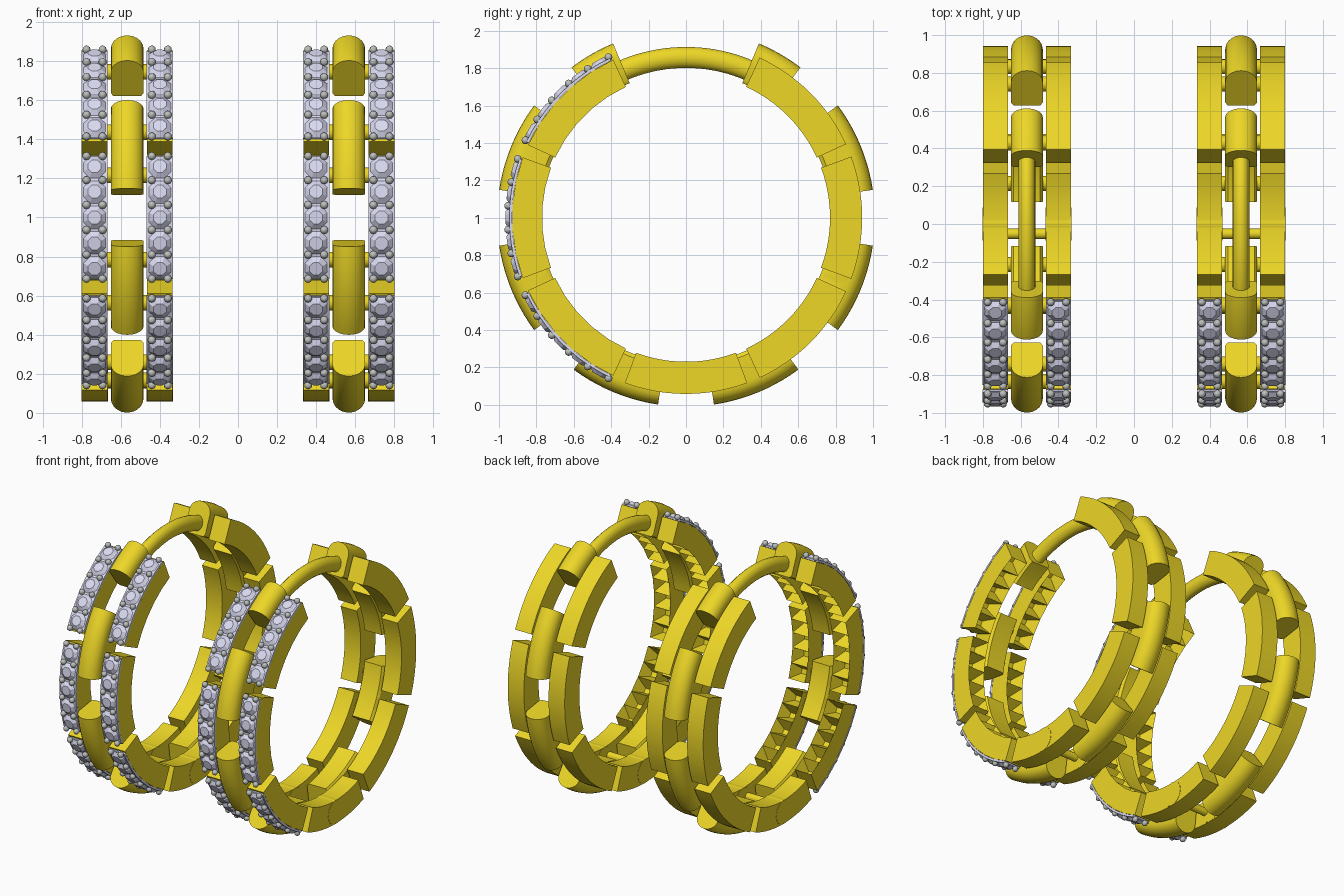
import bpy, bmesh
from math import sin, cos, pi, radians
from mathutils import Matrix, Vector

if "Cube" in bpy.data.objects:
    bpy.data.objects.remove(bpy.data.objects["Cube"])

CZ = 1.0          # height of the hoop centre
RAIL_X = 0.167    # rail offset from hoop centre plane


def material(name, col):
    m = bpy.data.materials.new(name)
    m.diffuse_color = (*col, 1)
    m.use_nodes = True
    m.node_tree.nodes["Principled BSDF"].inputs["Base Color"].default_value = m.diffuse_color
    return m


GOLD = material("gold", (0.85, 0.68, 0.02))
STONE = material("stone", (0.70, 0.70, 0.88))
BEAD = material("bead", (0.50, 0.52, 0.50))


def finish(bm, name, mat, angle=35):
    bmesh.ops.recalc_face_normals(bm, faces=bm.faces[:])
    me = bpy.data.meshes.new(name)
    bm.to_mesh(me)
    bm.free()
    me.materials.append(mat)
    ob = bpy.data.objects.new(name, me)
    bpy.context.collection.objects.link(ob)
    bpy.ops.object.select_all(action='DESELECT')
    ob.select_set(True)
    bpy.context.view_layer.objects.active = ob
    if angle:
        bpy.ops.object.shade_smooth_by_angle(angle=radians(angle))
    return ob


def frame(x, r, deg):
    """Placement on the hoop, with local z pointing outward."""
    a = radians(deg)
    c, s = cos(a), sin(a)
    return Matrix(((1, 0, 0, x), (0, s, c, r * c), (0, -c, s, CZ + r * s), (0, 0, 0, 1)))


def sweep(bm, profile, xc, a0, a1, n):
    """Sweep an (x, radius) profile around the hoop; returns side faces."""
    rings = []
    for i in range(n + 1):
        a = radians(a0 + (a1 - a0) * i / n)
        rings.append([bm.verts.new((xc + x, r * cos(a), CZ + r * sin(a))) for x, r in profile])
    k = len(profile)
    strips = []
    for p, q in zip(rings, rings[1:]):
        strips.append([bm.faces.new((p[j], p[(j + 1) % k], q[(j + 1) % k], q[j])) for j in range(k)])
    bm.faces.new(rings[0])
    bm.faces.new(rings[-1])
    return strips


def box_profile(w, r0, r1):
    return [(-w, r0), (w, r0), (w, r1), (-w, r1)]


def cross_pin(bm, xc, r, deg, radius, length, seg=16):
    m = frame(xc, r, deg) @ Matrix.Rotation(pi / 2, 4, 'Y')
    bmesh.ops.create_cone(bm, cap_ends=True, segments=seg, radius1=radius,
                          radius2=radius, depth=length, matrix=m)


# Domed link cross-section
LINK = [(-0.07, 0.78), (0.07, 0.78), (0.084, 0.80)] + \
       [(0.084 * cos(t * pi / 10), 0.935 + 0.075 * sin(t * pi / 10)) for t in range(11)] + \
       [(-0.084, 0.80)]


def rail(name, xc, mid, pave):
    bm = bmesh.new()
    a0, a1 = mid - 20.3, mid + 20.3
    strips = sweep(bm, box_profile(0.066, 0.77, 0.93 if pave else 0.942), xc, a0, a1, 5 if pave else 12)
    if pave:
        # open azure holes on the inside of the stone-set rails
        bmesh.ops.recalc_face_normals(bm, faces=bm.faces[:])
        inner = [s[0] for s in strips]
        bmesh.ops.inset_individual(bm, faces=inner, thickness=0.037, use_even_offset=True)
        out = [(f, Vector((0, f.calc_center_median().y, f.calc_center_median().z - CZ)).normalized())
               for f in inner]
        for f, d in out:
            bmesh.ops.translate(bm, verts=f.verts[:], vec=d * 0.09)
    finish(bm, name, GOLD, 25)


def pave_set(name, xc, mid):
    # stones: bed strip with five faceted crowns
    bm = bmesh.new()
    sweep(bm, box_profile(0.067, 0.93, 0.945), xc, mid - 19.5, mid + 19.5, 10)
    for i in range(5):
        m = frame(xc, 0.9515, mid + (i - 2) * 7.9) @ Matrix.Rotation(pi / 8, 4, 'Z')
        bmesh.ops.create_cone(bm, cap_ends=True, segments=8, radius1=0.069,
                              radius2=0.036, depth=0.027, matrix=m)
    finish(bm, name + "_stones", STONE, 0)
    # setting beads in pairs between the stones
    bm = bmesh.new()
    for i in range(6):
        for s in (-1, 1):
            m = frame(xc + s * 0.041, 0.953, mid + (i - 2.5) * 7.7)
            bmesh.ops.create_uvsphere(bm, u_segments=10, v_segments=6, radius=0.021, matrix=m)
    finish(bm, name + "_beads", BEAD, 60)


def hoop(side, xc):
    # pairs of rails
    for tag, s in (("left", -1), ("right", 1)):
        x = xc + s * RAIL_X
        for i, mid in enumerate((135, 180, 225, 315, 0, 45)):
            name = f"{side}_{tag}_rail_{i + 1}"
            rail(name, x, mid, i < 3)
            if i < 3:
                pave_set(name, x, mid)
        # hinged bottom rail
        rail(f"{side}_{tag}_bottom_rail", x, 270, False)
        bm = bmesh.new()
        cross_pin(bm, x, 0.855, 270, 0.088, 0.136, 24)
        finish(bm, f"{side}_{tag}_hinge_barrel", GOLD)
    # domed centre links, short ones at the opening
    spans = [(m, 14) for m in (157.5, 202.5, 247.5, 292.5, 337.5, 22.5)] + [(120, 7.3), (60, 7.3)]
    pins = bmesh.new()
    for i, (mid, h) in enumerate(spans):
        bm = bmesh.new()
        sweep(bm, LINK, xc, mid - h, mid + h, 10)
        finish(bm, f"{side}_link_{i + 1}", GOLD)
        for off in ((-8, 8) if h > 10 else (0,)):
            cross_pin(pins, xc, 0.86, mid + off, 0.04, 0.24)
    cross_pin(pins, xc, 0.85, 266.5, 0.028, 0.24)
    finish(pins, f"{side}_cross_pins", GOLD)
    # ear wire across the top
    bm = bmesh.new()
    wire = [(0.045 * cos(t * pi / 8), 0.857 + 0.056 * sin(t * pi / 8)) for t in range(16)]
    sweep(bm, wire, xc, 62, 118, 24)
    finish(bm, f"{side}_ear_wire", GOLD)


hoop("left", -0.567)
hoop("right", 0.567)
